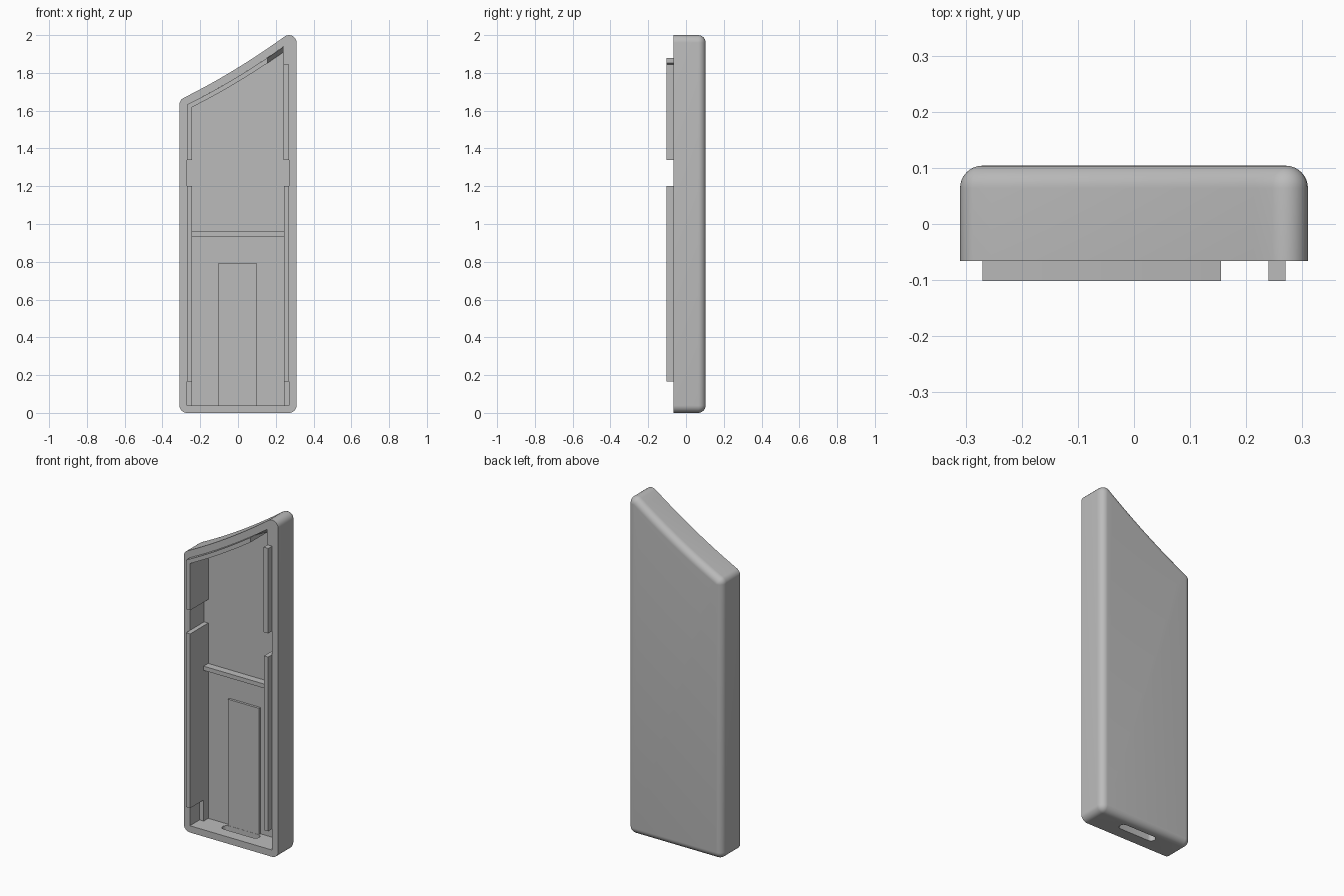
import bpy, bmesh, math

cube = bpy.data.objects.get("Cube")
if cube:
    bpy.data.objects.remove(cube, do_unlink=True)

grey = bpy.data.materials.new("plain_grey")
grey.use_nodes = True
grey.diffuse_color = (0.5, 0.5, 0.5, 1)
grey.node_tree.nodes["Principled BSDF"].inputs["Base Color"].default_value = (0.5, 0.5, 0.5, 1)

HALF, WALL = 0.31, 0.04
LIP, RIM, FLOOR, BACK = -0.102, -0.066, 0.068, 0.104
SHELF = 0.025


def top(x, inset=0):
    """Height of the curved top edge, moved inward by inset."""
    slope = 0.616 + 0.415 * x
    return 1.828 + 0.616 * x + 0.2075 * x * x - inset * math.hypot(1, slope)


def loft(name, rings):
    """Skin rings of points and cap both ends."""
    bm = bmesh.new()
    loops = [[bm.verts.new(p) for p in ring] for ring in rings]
    n = len(loops[0])
    for a, b in zip(loops, loops[1:]):
        for i in range(n):
            j = (i + 1) % n
            bm.faces.new((a[i], a[j], b[j], b[i]))
    bm.faces.new(loops[0])
    bm.faces.new(loops[-1])
    bmesh.ops.remove_doubles(bm, verts=bm.verts, dist=0.0002)
    bmesh.ops.recalc_face_normals(bm, faces=bm.faces)
    mesh = bpy.data.meshes.new(name)
    bm.to_mesh(mesh)
    bm.free()
    mesh.materials.append(grey)
    obj = bpy.data.objects.new(name, mesh)
    bpy.context.collection.objects.link(obj)
    return obj


def prism(name, outline, y0, y1):
    return loft(name, [[(x, y, z) for x, z in outline] for y in (y0, y1)])


def box(name, x0, x1, y0, y1, z0, z1):
    return prism(name, [(x0, z0), (x1, z0), (x1, z1), (x0, z1)], y0, y1)


# Case outline: points paired with outward normals
def corner(cx, cz, a0, a1, steps=8):
    out = []
    for i in range(steps + 1):
        a = math.radians(a0 + (a1 - a0) * i / steps)
        n = (math.cos(a), math.sin(a))
        out.append((cx + WALL * n[0], cz + WALL * n[1], *n))
    return out


c = HALF - WALL


def top_angle(x):
    return 90 + math.degrees(math.atan(0.616 + 0.415 * x))


right_x, left_x = 0.247, -0.288
outline = corner(-c, WALL, 180, 270) + corner(c, WALL, 270, 360)
outline += corner(c, top(c, WALL), 0, top_angle(right_x))
for i in range(1, 16):
    x = right_x + (left_x - right_x) * i / 16
    a = math.radians(top_angle(x))
    outline.append((x, top(x), math.cos(a), math.sin(a)))
outline += corner(-c, top(-c, WALL), top_angle(left_x), 180)


def ring(inset, y):
    return [(x - inset * nx, y, z - inset * nz) for x, z, nx, nz in outline]


# Hollow shell with a rounded back edge
rings = [ring(WALL, FLOOR), ring(WALL, RIM), ring(0, RIM)]
for i in range(9):
    a = math.pi / 2 * i / 8
    rings.append(ring(WALL * (1 - math.cos(a)), BACK - WALL + WALL * math.sin(a)))
shell = loft("case_shell", rings)

# Rounded slot through the bottom wall
slot = []
for cx, start in ((0.095, -90), (-0.095, 90)):
    for i in range(13):
        a = math.radians(start + 15 * i)
        slot.append((cx + 0.025 * math.cos(a), 0.028 + 0.025 * math.sin(a)))
cutter = loft("slot_cutter", [[(x, y, z) for x, y in slot] for z in (-0.05, 0.06)])
cutter.hide_render = True
cutter.hide_viewport = True
cut = shell.modifiers.new("bottom_slot", "BOOLEAN")
cut.operation = "DIFFERENCE"
cut.solver = "EXACT"
cut.object = cutter

# Side lips and lower ledges
for side, label in ((-1, "right"), (1, "left")):
    x0, x1 = sorted((side * 0.243, side * c))
    box(label + "_lower_lip", x0, x1, LIP, FLOOR, 0.165, 1.2)
    box(label + "_ledge", x0, x1, SHELF, FLOOR, WALL, 0.165)
box("left_upper_lip", 0.24, c, LIP, FLOOR, 1.34, 1.845)
prism("right_upper_lip", [(-c, 1.34), (-0.243, 1.34),
                          (-0.243, top(-0.243, 0.05)), (-c, top(-c, WALL))], LIP, FLOOR)

# Solid filler in the tall corner
prism("corner_filler", [(0.237, 1.845), (c, 1.845), (c, top(c, WALL)),
                        (0.237, top(0.237, WALL))], RIM, FLOOR)


# Curved lip under the top edge
def strip(x0, x1, low, steps=12):
    xs = [x0 + (x1 - x0) * i / steps for i in range(steps + 1)]
    return [(x, top(x, WALL)) for x in xs] + [(x, top(x, low)) for x in reversed(xs)]


prism("top_lip", strip(-c, 0.155, 0.064), LIP, FLOOR)

# Sloped underside beside the top lip
loft("top_slope", [[(x, y, z) for x, z in strip(0.155, 0.237, low, 4)]
                   for y, low in ((RIM, WALL + 0.001), (FLOOR, 0.064))])

# Cross rib and raised floor pad
box("cross_rib", -0.243, 0.243, SHELF, FLOOR, 0.935, 0.96)
box("floor_pad", -0.105, 0.1, 0.054, FLOOR, WALL, 0.79)

# Smooth shading on the rounded shell
bpy.ops.object.select_all(action="DESELECT")
shell.select_set(True)
bpy.context.view_layer.objects.active = shell
bpy.ops.object.modifier_apply(modifier=cut.name)
bpy.data.objects.remove(cutter, do_unlink=True)
bpy.ops.object.shade_smooth_by_angle(angle=math.radians(30))
